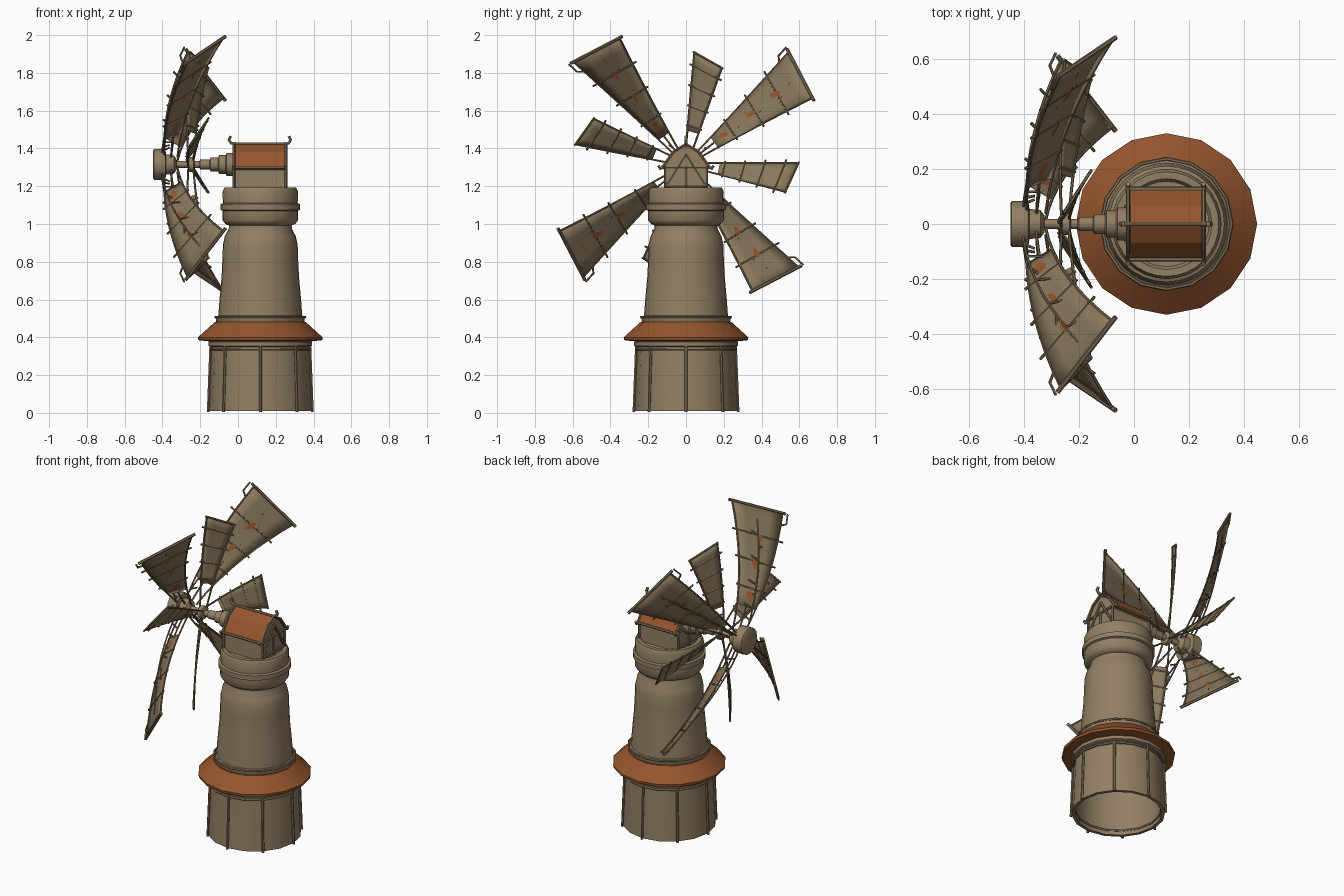
import bpy, bmesh, math, random
from mathutils import Vector

random.seed(4)
if "Cube" in bpy.data.objects:
    bpy.data.objects.remove(bpy.data.objects["Cube"])

CX = 0.118      # tower axis
HUB_Z = 1.315   # height of the sail shaft


def material(name, rgb):
    m = bpy.data.materials.new(name)
    m.use_nodes = True
    m.diffuse_color = (*rgb, 1)
    m.node_tree.nodes["Principled BSDF"].inputs["Base Color"].default_value = (*rgb, 1)
    return m


TAN = material("weathered tan", (0.29, 0.215, 0.126))
WOOD = material("timber", (0.22, 0.165, 0.095))
CLOTH = material("sail cloth", (0.25, 0.187, 0.108))
RUST = material("rust orange", (0.30, 0.092, 0.027))


def finish(ob, mat, angle=40):
    if not ob.data.materials:
        ob.data.materials.append(mat)
    bpy.ops.object.select_all(action="DESELECT")
    ob.select_set(True)
    bpy.context.view_layer.objects.active = ob
    if ob.type == "CURVE":
        bpy.ops.object.convert(target="MESH")
    if angle:
        bpy.ops.object.shade_smooth_by_angle(angle=math.radians(angle))
    return ob


def mesh_object(name, verts, faces, mat, angle=40, fix=True):
    me = bpy.data.meshes.new(name)
    me.from_pydata(verts, [], faces)
    ob = bpy.data.objects.new(name, me)
    bpy.context.collection.objects.link(ob)
    if fix:
        bm = bmesh.new()
        bm.from_mesh(me)
        bmesh.ops.recalc_face_normals(bm, faces=bm.faces)
        bm.to_mesh(me)
        bm.free()
    return finish(ob, mat, angle)


def lathe(name, profile, mat, sides=16, along_x=False):
    """Turn (radius, position) pairs about the tower axis or the shaft."""
    verts, faces, n = [], [], len(profile)
    for i in range(sides):
        a = math.tau * i / sides
        for r, p in profile:
            c, s = r * math.cos(a), r * math.sin(a)
            verts.append((p, c, HUB_Z + s) if along_x else (CX + c, s, p))
    for i in range(sides):
        j = (i + 1) % sides
        faces += [(i*n + k, j*n + k, j*n + k + 1, i*n + k + 1) for k in range(n - 1)]
    faces += [[i*n for i in range(sides)], [i*n + n - 1 for i in range(sides)]]
    return mesh_object(name, verts, faces, mat)


def tubes(name, paths, radius, mat=WOOD):
    cu = bpy.data.curves.new(name, "CURVE")
    cu.dimensions = "3D"
    cu.bevel_depth = radius
    cu.bevel_resolution = 1
    cu.use_fill_caps = True
    for path in paths:
        sp = cu.splines.new("POLY")
        sp.points.add(len(path) - 1)
        for pt, co in zip(sp.points, path):
            pt.co = (*co, 1)
    ob = bpy.data.objects.new(name, cu)
    bpy.context.collection.objects.link(ob)
    return finish(ob, mat)


def prism_x(name, outline, x0, x1, mat):
    n = len(outline)
    verts = [(x, y, z) for x in (x0, x1) for y, z in outline]
    faces = [(i, (i + 1) % n, n + (i + 1) % n, n + i) for i in range(n)]
    faces += [range(n), range(n, 2 * n)]
    return mesh_object(name, verts, [list(f) for f in faces], mat, 0)


def ring(radius, z, sides=16):
    return [(CX + radius * math.cos(math.tau * i / sides),
             radius * math.sin(math.tau * i / sides), z) for i in range(sides + 1)]


# Tower: hollow base, skirt roof, tapering body, collar
lathe("base_wall", [(0.245, 0.36), (0.252, 0.01), (0.272, 0.01), (0.258, 0.36)], TAN)
tubes("base_posts", [[(CX + r * math.cos(a), r * math.sin(a), z) for r, z in ((0.276, 0.005), (0.262, 0.37))]
                     for a in [math.tau * i / 8 for i in range(8)]], 0.008)
tubes("base_rings", [ring(0.262, 0.335), ring(0.253, 0.04)], 0.008)
lathe("base_cornice", [(0.25, 0.345), (0.275, 0.355), (0.275, 0.375), (0.25, 0.385)], TAN)
lathe("skirt_roof", [(0.24, 0.375), (0.328, 0.385), (0.33, 0.4), (0.242, 0.48), (0.22, 0.48)], RUST)
tubes("skirt_ring", [ring(0.237, 0.507)], 0.007)
lathe("tower_body", [(0.225, 0.47), (0.235, 0.485), (0.235, 0.505), (0.222, 0.515), (0.216, 0.6),
                     (0.205, 0.72), (0.2, 0.82), (0.198, 0.89), (0.188, 0.935), (0.167, 0.975),
                     (0.166, 1.0)], TAN, 32)
lathe("tower_collar", [(0.16, 0.99), (0.185, 1.0), (0.2, 1.02), (0.2, 1.07), (0.211, 1.075),
                       (0.211, 1.105), (0.198, 1.11), (0.2, 1.17), (0.19, 1.192), (0.165, 1.192),
                       (0.155, 1.175)], TAN, 32)

# Cap house with arched gable roof
prism_x("cap_house", [(-0.11, 1.17), (0.11, 1.17), (0.11, 1.305), (0.06, 1.375), (0, 1.41),
                      (-0.06, 1.375), (-0.11, 1.305)], -0.02, 0.25, TAN)
outer = [(-0.128, 1.297), (-0.068, 1.382), (0, 1.424), (0.068, 1.382), (0.128, 1.297)]
prism_x("cap_roof", outer + [(y * 0.9, z - 0.012) for y, z in reversed(outer)], -0.012, 0.245, RUST)
ends = (-0.022, 0.253)
frame = [[(x, y, z) for y, z in outer] for x in ends]
frame += [[(x, y, 1.18), (x, y, 1.305)] for x in ends for y in (-0.11, 0, 0.11)]
frame += [[(x, -0.11, z), (x, 0.11, z)] for x in ends for z in (1.2, 1.3)]
frame += [[(ends[0], y, z), (ends[1], y, z)] for y, z in (outer[0], outer[2], outer[4])]
frame += [[(ends[1], s * 0.1, 1.21), (ends[1], 0, 1.37)] for s in (-1, 1)]
tubes("cap_frame", frame, 0.008)
curls = []
for x, d in zip(ends, (-1, 1)):
    curls.append([(x - 0.01 * d, 0, 1.425), (x + 0.015 * d, 0, 1.428), (x + 0.026 * d, 0, 1.445),
                  (x + 0.017 * d, 0, 1.465)])
    for s in (-1, 1):
        curls.append([(x, s * 0.12, 1.3), (x, s * 0.137, 1.293), (x, s * 0.146, 1.31)])
tubes("roof_curls", curls, 0.009, TAN)

# Shaft and hub
lathe("shaft", [(0.018, -0.36), (0.018, -0.205), (0.026, -0.2), (0.026, -0.15), (0.036, -0.145),
                (0.036, -0.105), (0.05, -0.1), (0.05, -0.065), (0.06, -0.06), (0.06, -0.01)], TAN, 12, True)
lathe("hub", [(0.075, -0.45), (0.083, -0.445), (0.083, -0.385), (0.055, -0.38), (0.05, -0.34),
              (0.03, -0.325)], TAN, 14, True)
lathe("small_hub", [(0.035, -0.265), (0.04, -0.26), (0.04, -0.235), (0.03, -0.23)], TAN, 12, True)


class Blade:
    """Curved, twisted sail: r runs outward, s runs across from -1 to 1."""

    def __init__(self, degrees, tip, root, width, twist, x_root, x_tip, power):
        self.a, self.tip, self.root = math.radians(degrees), tip, root
        self.width, self.twist, self.xs, self.power = width, twist, (x_root, x_tip), power

    def at(self, r, s, push=0):
        k = r / self.tip
        w = s * (0.012 + (self.width - 0.012) * max(0, (k - 0.06) / 0.94) ** self.power)
        x = self.xs[0] + (self.xs[1] - self.xs[0]) * k * k + s * (self.twist[0] + self.twist[1] * k) + push
        r -= s * 0.025 * k * k
        c, d = math.cos(self.a), math.sin(self.a)
        return Vector((x, r * c + w * d, HUB_Z + r * d - w * c))

    def line(self, r0, r1, s, steps=9, push=None):
        rs = [r0 + (r1 - r0) * i / steps for i in range(steps + 1)]
        return [self.at(r, s, push(r) if push else 0) for r in rs]

    def cloth(self, name):
        rows = [self.line(self.root, self.tip, -1 + j / 2) for j in range(5)]
        n = len(rows[0])
        verts = [v for row in rows for v in row]
        faces = [(j*n + i, j*n + i + 1, j*n + n + i + 1, j*n + n + i) for j in range(4) for i in range(n - 1)]
        ob = mesh_object(name, verts, faces, CLOTH)
        mod = ob.modifiers.new("thickness", "SOLIDIFY")
        mod.thickness, mod.offset = 0.005, 0

    def patches(self, name, spots):
        verts, faces = [], []
        for r, s, size in spots:
            blob = [size * random.uniform(0.6, 1.1) for _ in range(10)]
            for push in (-0.007, 0.007):
                start = len(verts)
                for i, b in enumerate(blob):
                    a = math.tau * i / 10
                    rr = r + b * math.cos(a) + 0.3 * b * math.sin(a)
                    verts.append(self.at(rr, s + 0.45 * b * math.sin(a) / (self.width * r / self.tip), push))
                loop = list(range(start, start + 10))
                faces.append(loop if push > 0 else loop[::-1])
        mesh_object(name, verts, faces, RUST, 0, False)


# Four large sails with edge spars, cross bars, rear truss and rust patches
for i in range(4):
    b = Blade(38 + 90 * i, 0.77, 0.19, 0.135, (0.03, 0.064), -0.355, -0.172, 1.1)
    b.cloth(f"large_sail_{i + 1}")
    b.patches(f"sail_patches_{i + 1}", [(0.255, 0, 0.036), (0.44, 0.05, 0.033), (0.6, -0.05, 0.036)])
    bars = [b.line(0.04, b.tip, s) for s in (-1, 1)]
    bars += [b.line(0.04, b.root, 0, 3)]
    bars += [[b.at(r, -1.25), b.at(r, 0), b.at(r, 1.2)] for r in (0.3, 0.46, 0.61)]
    bars += [[b.at(0.7, -1), b.at(0.715, -1.22), b.at(0.77, -1.2)]]
    tubes(f"sail_bars_{i + 1}", bars, 0.0055)
    tubes(f"sail_tip_bar_{i + 1}", [[b.at(b.tip, -1.12), b.at(b.tip, 1.12)]], 0.009)
    depth = lambda r: -0.05 * math.cos(math.pi / 2 * r / 0.7)
    truss = [b.line(0.04, 0.7, 0, 9, depth)]
    for k in range(8):
        r = 0.12 + 0.07 * k
        truss.append([b.at(r, 0, depth(r)), b.at(r + 0.015, 0.3 if k % 2 else -0.3)])
    tubes(f"sail_truss_{i + 1}", truss, 0.005)

# Four small sails behind them
for i, degrees in enumerate((78, 162, 254, -7)):
    b = Blade(degrees, 0.565, 0.175, 0.08, (0.012, 0.035), -0.25, -0.205, 1.0)
    b.cloth(f"small_sail_{i + 1}")
    bars = [b.line(0.02, b.tip, s) for s in (-1, 1)]
    bars += [[b.at(r, -1.25), b.at(r, 1.25)] for r in (0.2, 0.3, 0.4, 0.5)]
    bars += [[b.at(b.tip, -1.08), b.at(b.tip, 1.08)]]
    tubes(f"small_sail_bars_{i + 1}", bars, 0.0055)
